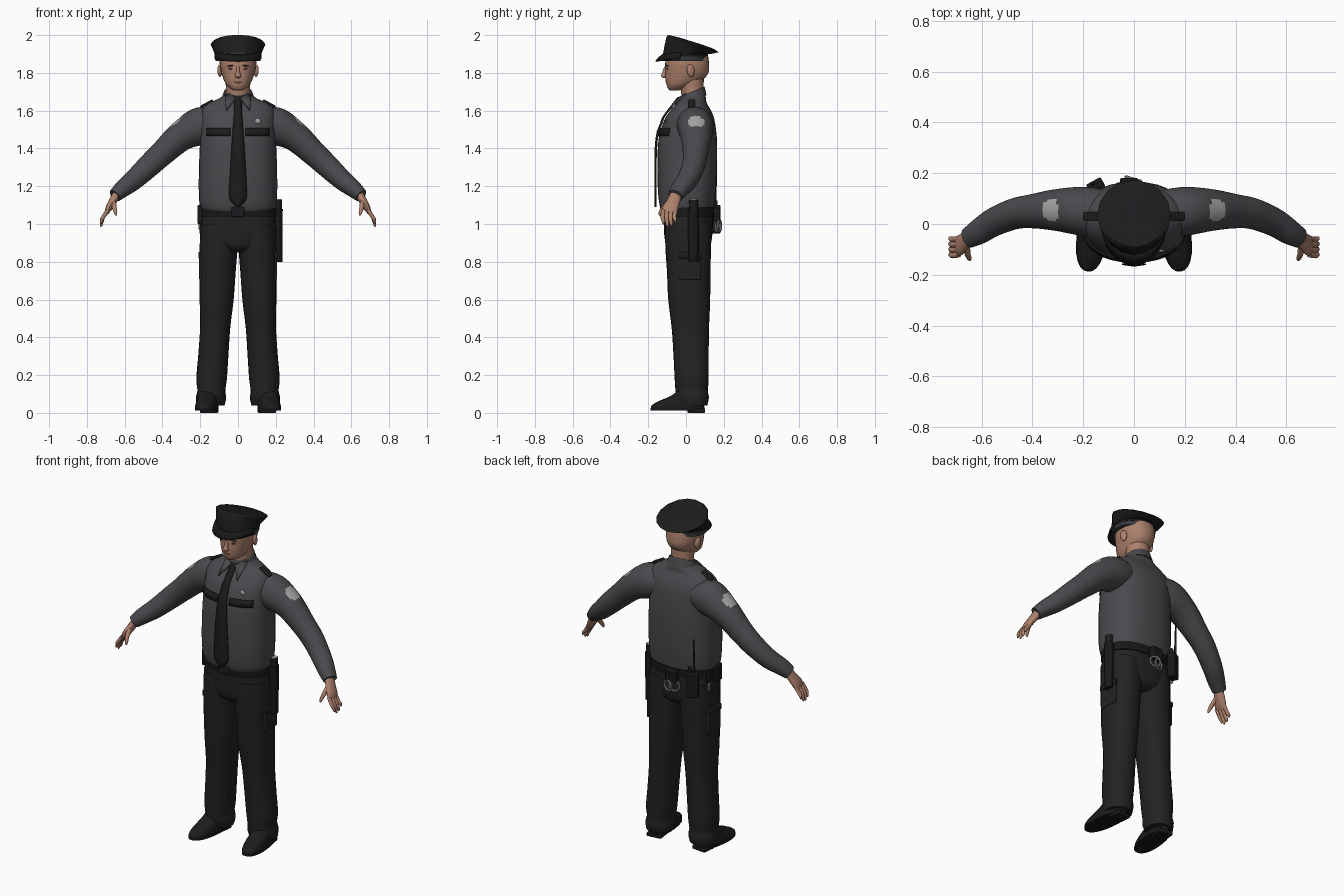
import bpy, bmesh, math
from mathutils import Vector, Matrix, Euler

if "Cube" in bpy.data.objects:
    bpy.data.objects.remove(bpy.data.objects["Cube"], do_unlink=True)

parts = []
SIDES = (("left", 1), ("right", -1))


def material(name, *rgb):
    m = bpy.data.materials.new(name)
    m.use_nodes = True
    m.diffuse_color = (*rgb, 1)
    m.node_tree.nodes["Principled BSDF"].inputs["Base Color"].default_value = (*rgb, 1)
    return m


shirt = material("shirt grey", .068, .068, .076)
trousers = material("trouser black", .016, .016, .016)
black = material("cloth black", .012, .012, .013)
leather = material("leather black", .009, .009, .009)
band_grey = material("band grey", .035, .038, .045)
skin = material("skin", .42, .22, .15)
lips = material("lip brown", .25, .11, .08)
brown = material("brow brown", .06, .035, .025)
silver = material("silver grey", .38, .38, .38)


def finish(name, mat, bm):
    bmesh.ops.recalc_face_normals(bm, faces=bm.faces)
    mesh = bpy.data.meshes.new(name)
    bm.to_mesh(mesh)
    bm.free()
    ob = bpy.data.objects.new(name, mesh)
    bpy.context.collection.objects.link(ob)
    mesh.materials.append(mat)
    parts.append(ob)
    return ob


def refine(stations, steps):
    """Smooth curve through the stations."""
    out = []
    last = len(stations) - 1
    for i in range(last):
        p = [stations[min(max(i + k, 0), last)] for k in (-1, 0, 1, 2)]
        for j in range(steps):
            t = j / steps
            out.append([b + t * ((c - a) / 2 + t * (a - 2.5 * b + 2 * c - d / 2
                        + t * (1.5 * (b - c) + (d - a) / 2))) for a, b, c, d in zip(*p)])
    return out + [list(stations[-1])]


def loft(name, mat, stations, sides=24, steps=4, power=2.0, upright=True):
    """Skin over rings (x, y, z, radius, radius, slope); rings lie flat or across the path."""
    rings = refine([tuple(s) + (0,) * (6 - len(s)) for s in stations], steps)
    bm = bmesh.new()
    loops = []
    for i, (x, y, z, a, b, slope) in enumerate(rings):
        u, v = Vector((1, 0, 0)), Vector((0, 1, slope))
        if not upright:
            t = Vector(rings[min(i + 1, len(rings) - 1)][:3]) - Vector(rings[max(i - 1, 0)][:3])
            t.normalize()
            v = (Vector((0, 1, 0)) - t * t.y).normalized()
            u = v.cross(t)
        loop = []
        for k in range(sides):
            c, s = math.cos(math.tau * k / sides), math.sin(math.tau * k / sides)
            p = u * a * math.copysign(abs(c) ** (2 / power), c) + v * b * math.copysign(abs(s) ** (2 / power), s)
            loop.append(bm.verts.new(Vector((x, y, z)) + p))
        loops.append(loop)
    for lo, hi in zip(loops, loops[1:]):
        for k in range(sides):
            n = (k + 1) % sides
            bm.faces.new((lo[k], lo[n], hi[n], hi[k]))
    bm.faces.new(loops[0])
    bm.faces.new(loops[-1])
    return finish(name, mat, bm)


def sheet(name, mat, rows, thick=.006):
    bm = bmesh.new()
    grid = [[bm.verts.new(p) for p in row] for row in rows]
    for r, q in zip(grid, grid[1:]):
        for k in range(len(r) - 1):
            bm.faces.new((r[k], r[k + 1], q[k + 1], q[k]))
    ob = finish(name, mat, bm)
    mod = ob.modifiers.new("thickness", "SOLIDIFY")
    mod.thickness, mod.offset = thick, 0
    return ob


def box(name, mat, loc, size, rot=(0, 0, 0), bevel=.006):
    bm = bmesh.new()
    bmesh.ops.create_cube(bm, size=1, matrix=Matrix.LocRotScale(Vector(loc), Euler(rot), Vector(size)))
    ob = finish(name, mat, bm)
    mod = ob.modifiers.new("soft edges", "BEVEL")
    mod.width, mod.segments = min(bevel, min(size) * .4), 2
    return ob


def ball(name, mat, loc, radii, rot=(0, 0, 0)):
    bm = bmesh.new()
    bmesh.ops.create_uvsphere(bm, u_segments=16, v_segments=10, radius=1,
                              matrix=Matrix.LocRotScale(Vector(loc), Euler(rot), Vector(radii)))
    return finish(name, mat, bm)


# Shirt body
torso = [(0, .01, 1.06, .185, .135), (0, .005, 1.10, .203, .145), (0, .005, 1.2, .208, .155),
         (0, .007, 1.35, .205, .158), (0, .01, 1.46, .2, .153), (0, .018, 1.55, .2, .133),
         (0, .025, 1.6, .194, .108), (0, .03, 1.64, .155, .08), (0, .038, 1.665, .1, .068),
         (0, .04, 1.69, .07, .06)]
POWER = 2.4
loft("shirt_body", shirt, torso, 32, 5, POWER)
torso_rings = refine(torso, 8)


def on_chest(x, z, gap):
    """Point just in front of the shirt."""
    _, cy, _, a, b = min(torso_rings, key=lambda r: abs(r[2] - z))
    return (x, cy - b * max(0, 1 - abs(x / a) ** POWER) ** (1 / POWER) - gap, z)


# Collar, tie and chest details
loft("collar", shirt, [(0, .035, 1.66, .09, .074, .3), (0, .03, 1.70, .075, .068, .4)], steps=1)
rows = []
for z, w in refine([(1.665, .026), (1.615, .019), (1.45, .031), (1.2, .046), (1.13, .042), (1.09, .005)], 5):
    y = on_chest(0, max(z, 1.35), .012)[1]
    rows.append([(-w, y + .005, z), (0, y - .002, z), (w, y + .005, z)])
sheet("tie", black, rows)
for side, s in SIDES:
    corners = [[(.012, 1.667), (.07, 1.685)], [(.036, 1.635), (.062, 1.60)]]
    sheet(side + "_collar_flap", shirt, [[on_chest(s * x, z, .018) for x, z in r] for r in corners])
    sheet(side + "_pocket_flap", black, [[on_chest(s * (.04 + .125 * i / 8), z, .004) for i in range(9)]
                                         for z in (1.467, 1.487, 1.508)], .008)
    box(side + "_shoulder_strap", black, (s * .165, .03, 1.637), (.075, .034, .014), (0, s * .5, 0))
ball("chest_badge", silver, on_chest(.105, 1.545, 0), (.016, .006, .014))

# Arms, hands and sleeve patches
for side, s in SIDES:
    arm = [(.1, .04, 1.535, .08, .09), (.2, .05, 1.517, .1, .096), (.3, .055, 1.465, .08, .083),
           (.4, .05, 1.375, .067, .067), (.47, .04, 1.31, .062, .061), (.55, .008, 1.235, .054, .056),
           (.61, -.03, 1.187, .046, .05), (.652, -.055, 1.15, .036, .041)]
    sleeve = loft(side + "_sleeve", shirt, [(s * a[0],) + a[1:] for a in arm], 48, 9, upright=False)
    sleeve.data.materials.append(silver)
    centre = Vector((s * .322, .053, 1.537))
    for face in sleeve.data.polygons:
        if (face.center - centre).length < .044:
            face.material_index = 1

    def limb(name, pts, sides=12):
        loft(side + name, skin, [(s * p[0],) + p[1:] for p in pts], sides, 3, upright=False)

    limb("_palm", [(.635, -.047, 1.17, .022, .03), (.663, -.066, 1.12, .021, .035),
                   (.683, -.082, 1.085, .018, .041), (.695, -.09, 1.06, .011, .038)], 16)
    for k, tip in enumerate((1.0, .985, .99, 1.01)):
        y = -.12 + .021 * k
        limb("_finger_%d" % (k + 1), [(.688, y, 1.075, .01, .011), (.714, y - .004, 1.035, .01, .011),
                                      (.723, y, tip + .015, .008, .009), (.726, y, tip, .004, .004)])
    limb("_thumb", [(.66, -.075, 1.125, .014, .016), (.655, -.115, 1.09, .012, .013),
                    (.648, -.135, 1.06, .009, .01), (.645, -.14, 1.045, .004, .004)])

# Head and face
loft("neck", skin, [(0, .04, 1.64, .066, .06), (0, .032, 1.72, .064, .062), (0, .02, 1.79, .07, .075)])
loft("head", skin, [(0, -.06, 1.708, .024, .026), (0, -.05, 1.718, .042, .046), (0, -.028, 1.74, .064, .076),
                    (0, -.004, 1.775, .08, .105), (0, .006, 1.81, .09, .115), (0, .006, 1.85, .097, .116),
                    (0, .005, 1.89, .096, .112)], 28, 4, 2.2)
loft("nose", skin, [(0, -.114, 1.773, .01, .006), (0, -.118, 1.783, .017, .014),
                    (0, -.114, 1.805, .01, .011), (0, -.106, 1.835, .008, .008)], 12)
ball("mouth", lips, (0, -.1, 1.752, ), (.024, .008, .006))
for side, s in SIDES:
    ball(side + "_ear", skin, (s * .096, .025, 1.812), (.012, .021, .034), (.15, 0, s * .3))
    ball(side + "_eye", brown, (s * .036, -.099, 1.821), (.014, .005, .005), (0, 0, s * .25))
    ball(side + "_brow", brown, (s * .038, -.1, 1.838), (.02, .006, .004), (0, s * .1, s * .25))

# Peaked cap
loft("cap_band", band_grey, [(0, -.004, 1.864, .12, .117), (0, -.003, 1.908, .121, .118)], 24, 1)
loft("cap_crown", black, [(0, -.002, 1.9, .123, .12), (0, .015, 1.925, .134, .128, -.18),
                          (0, .035, 1.951, .145, .138, -.3), (0, .028, 1.964, .128, .12, -.31),
                          (0, .03, 1.967, .06, .06, -.31)], 16, 1)
rows = [[], [], []]
for i in range(17):
    a = math.radians(190 + 10 * i)
    c, d = math.cos(a), math.sin(a)
    for row, rx, ry, z in zip(rows, (.119, .123, .124), (.115, .137, .155), (1.897, 1.882, 1.861)):
        row.append((rx * c, -.005 + ry * d, z + .012 * c * c))
sheet("cap_visor", leather, rows, .007)
loft("cap_strap", leather, [(0, -.005, 1.888, .123, .121), (0, -.005, 1.9, .123, .121)], 24, 1)

# Trousers and shoes
loft("hips", trousers, [(0, .012, .85, .05, .08), (0, .012, .88, .15, .115), (0, .012, .94, .2, .127),
                        (0, .012, 1.0, .2, .13), (0, .01, 1.07, .19, .132)], 32, 4, 2.4)
for side, s in SIDES:
    leg = [(.1, .012, 1.0, .1, .123), (.103, .012, .87, .1, .121), (.108, .014, .75, .096, .115),
           (.113, .017, .6, .09, .111), (.121, .023, .45, .08, .099), (.131, .027, .3, .08, .093),
           (.14, .03, .18, .081, .09), (.141, .03, .12, .074, .086), (.143, .034, .08, .08, .087),
           (.145, .038, .04, .074, .075)]
    loft(side + "_trouser_leg", trousers, [(s * p[0],) + p[1:] for p in leg], 24, 4, 2.2)
    box(side + "_leg_pocket", trousers, (s * .196, .02, .775), (.02, .12, .14))
    box(side + "_leg_pocket_flap", black, (s * .199, .02, .835), (.022, .125, .035))
    turn = Matrix.Translation((s * .16, 0, 0)) @ Matrix.Rotation(s * .12, 4, "Z")
    shoe = [(0, -.045, .018, .058, .142), (0, -.043, .04, .058, .14), (0, -.025, .065, .054, .115),
            (0, .005, .09, .05, .085), (0, .03, .13, .045, .06)]
    sole = [(0, -.045, .012, .06, .144), (0, -.045, .026, .06, .144)]
    for ob in (loft(side + "_shoe", black, shoe, 24, 3, 2.3), loft(side + "_sole", leather, sole, 24, 1, 2.3),
               box(side + "_heel", leather, (0, .055, .012), (.09, .085, .024))):
        ob.data.transform(turn)

# Belt and its gear
loft("belt", leather, [(0, .01, 1.04, .203, .138), (0, .01, 1.09, .2, .14)], 32, 1, 2.4)
box("belt_buckle", black, (0, -.131, 1.065), (.07, .014, .055))
loft("baton_holster", leather, [(.213, .04, .8, .022, .027), (.213, .04, 1.08, .024, .03)], 16, 1)
loft("baton", black, [(.213, .04, 1.07, .019, .021), (.213, .04, 1.128, .021, .024)], 16, 1)
loft("baton_cap", silver, [(.213, .04, 1.126, .017, .019), (.213, .04, 1.133, .017, .019)], 16, 1)
box("side_pouch", leather, (-.2, -.01, 1.05), (.03, .06, .1))
box("radio_body", leather, (-.15, .15, 1.025), (.065, .045, .15), (0, 0, .5))
loft("radio_knob", black, [(-.135, .157, 1.09, .01, .01), (-.135, .157, 1.125, .01, .01)], 10, 1)
loft("radio_antenna", black, [(-.163, .155, 1.09, .007, .007), (-.163, .16, 1.3, .004, .004)], 10, 1)
box("handcuff_pouch", leather, (-.02, .163, 1.05), (.07, .036, .07))
box("key_fob", silver, (-.205, .075, 1.0), (.008, .018, .06), (.1, 0, 0))
box("key_strap", leather, (-.203, .075, 1.05), (.014, .025, .06))
for i, x in enumerate((-.037, -.003)):
    bpy.ops.mesh.primitive_torus_add(location=(x, .165 + .012 * i, .99), rotation=(math.pi / 2, 0, .3 - .6 * i),
                                     major_radius=.03, minor_radius=.006, major_segments=20, minor_segments=8)
    cuff = bpy.context.object
    cuff.name = "handcuff_%d" % (i + 1)
    cuff.data.materials.append(silver)
    parts.append(cuff)

# Smooth shading with crisp edges
bpy.ops.object.select_all(action="DESELECT")
for ob in parts:
    ob.select_set(True)
bpy.context.view_layer.objects.active = parts[0]
bpy.ops.object.shade_smooth_by_angle(angle=math.radians(40))
